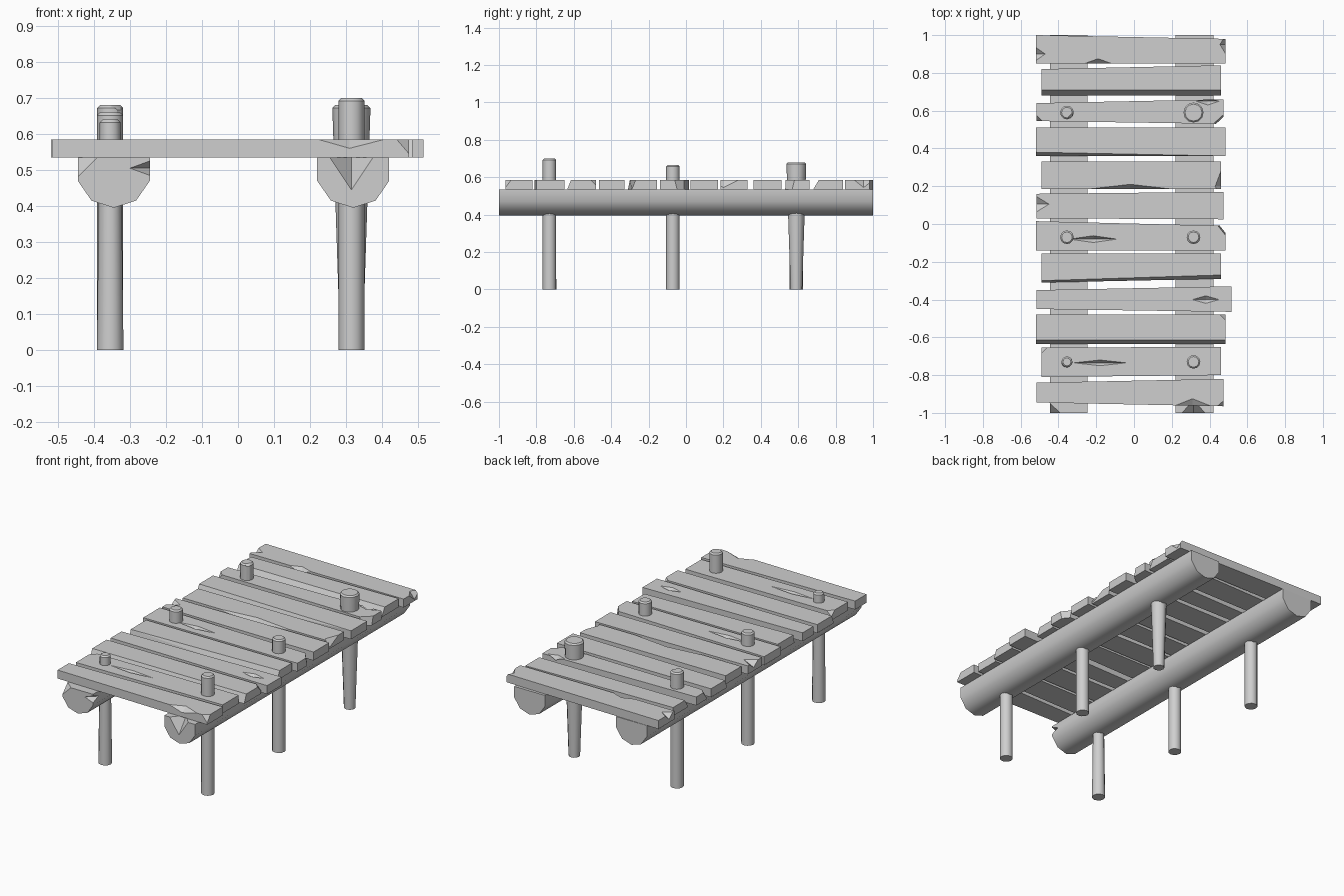
import bpy, bmesh
from math import cos, sin, pi, radians

cube = bpy.data.objects.get("Cube")
if cube:
    bpy.data.objects.remove(cube, do_unlink=True)

# One weathered grey for everything
grey = bpy.data.materials.new("weathered_grey")
grey.use_nodes = True
grey.diffuse_color = (0.62, 0.62, 0.62, 1)
for node in grey.node_tree.nodes:
    if node.type == "BSDF_PRINCIPLED":
        node.inputs["Base Color"].default_value = grey.diffuse_color


def solid(name, points):
    """Convex solid around the given points, with flat regions merged."""
    bm = bmesh.new()
    for p in points:
        bm.verts.new(p)
    bmesh.ops.convex_hull(bm, input=bm.verts[:])
    bmesh.ops.dissolve_limit(bm, angle_limit=0.01, verts=bm.verts[:], edges=bm.edges[:])
    bmesh.ops.recalc_face_normals(bm, faces=bm.faces[:])
    mesh = bpy.data.meshes.new(name)
    bm.to_mesh(mesh)
    bm.free()
    mesh.materials.append(grey)
    obj = bpy.data.objects.new(name, mesh)
    bpy.context.collection.objects.link(obj)
    return obj


def activate(obj):
    bpy.ops.object.select_all(action="DESELECT")
    obj.select_set(True)
    bpy.context.view_layer.objects.active = obj


def smooth(obj, degrees):
    activate(obj)
    bpy.ops.object.shade_smooth_by_angle(angle=radians(degrees))


def chip(obj, centre, size):
    """Cut a diamond-shaped split out of a part, then drop the cutter."""
    points = []
    for axis in range(3):
        for sign in (-1, 1):
            p = list(centre)
            p[axis] += sign * size[axis]
            points.append(p)
    cutter = solid("cutter", points)
    cutter.hide_render = True
    activate(obj)
    mod = obj.modifiers.new("chip", "BOOLEAN")
    mod.operation = "DIFFERENCE"
    mod.solver = "EXACT"
    mod.object = cutter
    bpy.ops.object.modifier_apply(modifier=mod.name)
    bpy.data.objects.remove(cutter, do_unlink=True)


DECK_LOW, DECK_TOP = 0.535, 0.585

# Deck planks, back to front: x ends, left y span, right y span, front chamfer left and right
PLANKS = [
    (-.52, .485, .85, 1, .85, .98, 0, 0),
    (-.49, .46, .68, .82, .68, .84, .03, .03),
    (-.515, .475, .545, .64, .53, .66, 0, 0),
    (-.52, .485, .36, .51, .36, .51, .02, 0),
    (-.49, .46, .185, .33, .185, .33, 0, 0),
    (-.515, .475, .03, .16, .025, .17, 0, 0),
    (-.52, .485, -.14, .015, -.14, -.01, 0, 0),
    (-.49, .46, -.31, -.155, -.29, -.155, .01, .02),
    (-.515, .515, -.45, -.35, -.465, -.33, 0, 0),
    (-.52, .485, -.635, -.48, -.635, -.48, .02, .02),
    (-.49, .46, -.81, -.655, -.8, -.65, 0, 0),
    (-.515, .475, -.945, -.84, -.965, -.82, 0, 0),
]
planks = []
for i, (x0, x1, l0, l1, r0, r1, cl, cr) in enumerate(PLANKS):
    points = []
    for x, front, back, cut in ((x0, l0, l1, cl), (x1, r0, r1, cr)):
        points += [(x, front, DECK_LOW), (x, back, DECK_LOW),
                   (x, front + cut, DECK_TOP), (x, back, DECK_TOP)]
    planks.append(solid(f"deck_plank_{i + 1}", points))

# Splits and broken corners: plank index, centre x and y, half sizes
CHIPS = [
    (0, -.19, .85, .07, .025, .03), (0, -.52, .9, .05, .035, .03),
    (0, .485, .95, .03, .05, .04), (2, .39, .65, .06, .02, .03),
    (2, .475, .53, .055, .05, .2), (2, -.515, .545, .03, .03, .04),
    (4, -.02, .185, .22, .025, .04), (4, .46, .2, .03, .08, .04),
    (5, -.515, .105, .065, .04, .03), (6, -.215, -.08, .125, .018, .025),
    (6, .485, -.01, .04, .05, .2), (8, .38, -.4, .07, .02, .02),
    (9, .485, -.48, .03, .03, .03), (10, -.18, -.735, .14, .015, .02),
    (10, -.49, -.655, .03, .03, .03), (11, .31, -.965, .1, .04, .027),
    (11, .475, -.965, .035, .03, .04),
]
for index, x, y, sx, sy, sz in CHIPS:
    chip(planks[index], (x, y, DECK_TOP), (sx, sy, sz))
for plank in planks:
    smooth(plank, 5)

# Two long half-round beams under the deck
for name, cx in (("left_beam", .32), ("right_beam", -.345)):
    profile = [(0, .395)]
    for side in (-1, 1):
        profile += [(side * .1, DECK_LOW), (side * .1, .47), (side * .062, .415)]
    beam = solid(name, [(cx + x, y, z) for x, z in profile for y in (-1, 1)])
    if cx > 0:
        chip(beam, (cx - .005, -1, DECK_LOW), (.06, .07, .09))
    else:
        chip(beam, (cx - .1, -1, DECK_LOW), (.055, .05, .055))
        chip(beam, (cx + .1, -1, .505), (.055, .05, .02))
    smooth(beam, 50)

# Six round posts through the deck: name, x, y, top height, foot radius, top radius
POSTS = [
    ("front_left_post", .315, -.73, .7, .036, .036),
    ("middle_left_post", .315, -.07, .665, .036, .036),
    ("back_left_post", .315, .59, .68, .031, .053),
    ("front_right_post", -.355, -.73, .64, .037, .029),
    ("middle_right_post", -.355, -.07, .66, .036, .036),
    ("back_right_post", -.355, .59, .68, .036, .036),
]
SIDES = 12
for name, px, py, top, foot, head in POSTS:
    rings = ((0, foot), (top - .008, head), (top, head - .008))
    post = solid(name, [
        (px + r * cos(2 * pi * k / SIDES), py + r * sin(2 * pi * k / SIDES), z)
        for z, r in rings for k in range(SIDES)])
    if name == "back_right_post":
        chip(post, (px + .03, py - .03, top), (.03, .03, .02))
    smooth(post, 38)
